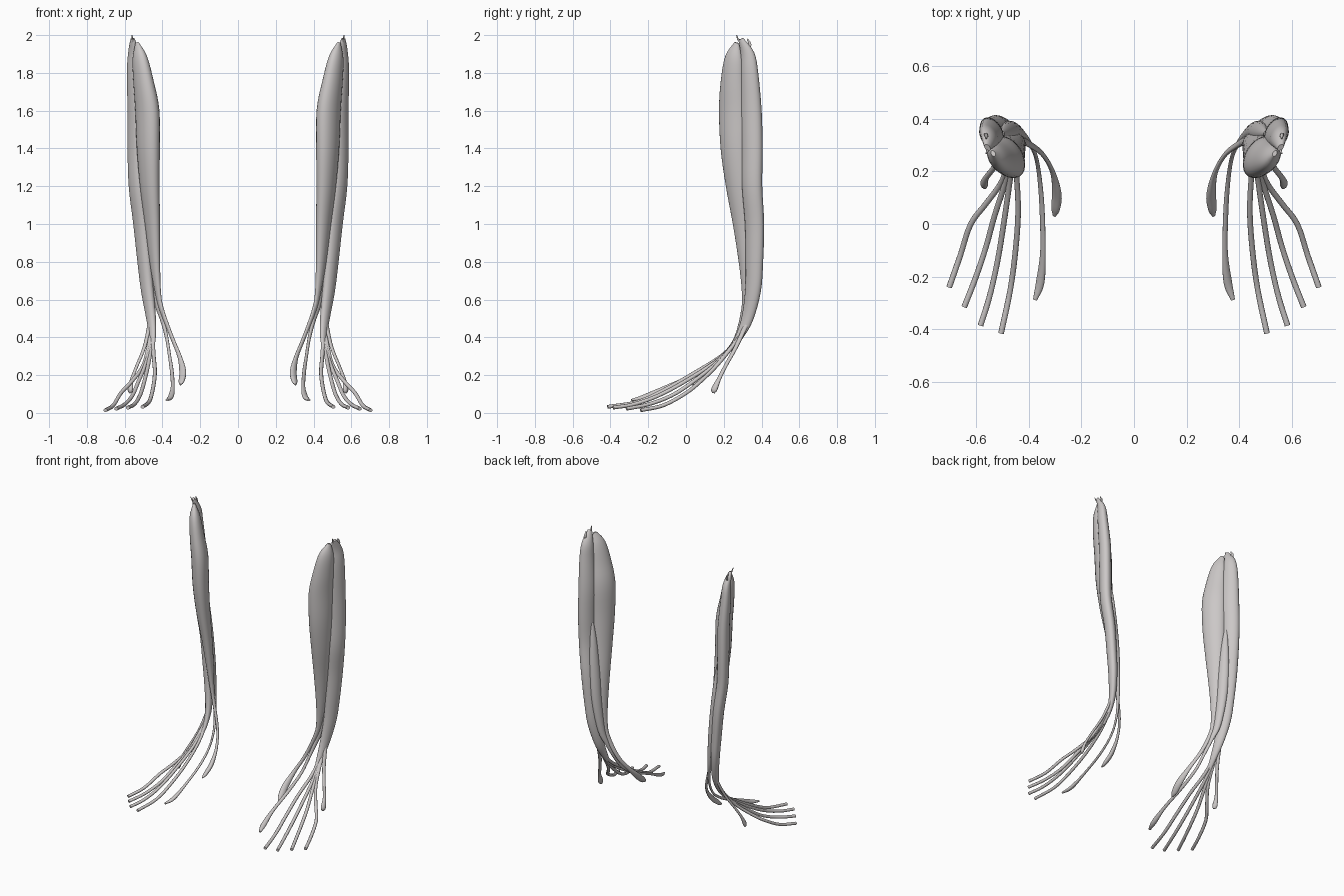
import bpy, bmesh, math
from mathutils import Vector

cube = bpy.data.objects.get("Cube")
if cube:
    bpy.data.objects.remove(cube, do_unlink=True)

mat = bpy.data.materials.new("pale warm grey")
mat.use_nodes = True
colour = (0.6, 0.575, 0.57, 1)
mat.diffuse_color = colour
mat.node_tree.nodes["Principled BSDF"].inputs["Base Color"].default_value = colour

WIDE_AXIS = Vector((math.cos(math.radians(60)), math.sin(math.radians(60)), 0))


def smooth_path(points, steps):
    """Catmull-Rom interpolation through tuples of any length."""
    pts = [Vector(p) for p in points]
    pts = [2 * pts[0] - pts[1]] + pts + [2 * pts[-1] - pts[-2]]
    out = []
    for p, q, r, s in zip(pts, pts[1:], pts[2:], pts[3:]):
        for k in range(steps):
            t = k / steps
            out.append(q + (r - p) * (t / 2)
                       + (2 * p - 5 * q + 4 * r - s) * (t * t / 2)
                       + (3 * q - p - 3 * r + s) * (t ** 3 / 2))
    return out + [pts[-2]]


def strand(name, stations, flat, side, sides, steps=4):
    """Loft oval rings along stations of (x, y, z, radius)."""
    path = smooth_path(stations, steps)
    centres = [p.to_3d() for p in path]
    bm = bmesh.new()
    rings = []
    last = len(path) - 1
    for i, p in enumerate(path):
        tangent = (centres[min(i + 1, last)] - centres[max(i - 1, 0)]).normalized()
        wide = (WIDE_AXIS - tangent * WIDE_AXIS.dot(tangent)).normalized()
        thin = tangent.cross(wide)
        radius = max(p[3], 0.003)
        ring = []
        for k in range(sides):
            a = math.tau * k / sides
            v = centres[i] + wide * radius * math.cos(a) + thin * radius * flat * math.sin(a)
            ring.append(bm.verts.new((v.x * side, v.y, v.z)))
        rings.append(ring)
    for low, high in zip(rings, rings[1:]):
        for k in range(sides):
            n = (k + 1) % sides
            bm.faces.new((low[k], low[n], high[n], high[k]))
    bm.faces.new(rings[0])
    bm.faces.new(rings[-1])
    bmesh.ops.recalc_face_normals(bm, faces=bm.faces)
    mesh = bpy.data.meshes.new(name)
    bm.to_mesh(mesh)
    bm.free()
    mesh.materials.append(mat)
    obj = bpy.data.objects.new(name, mesh)
    bpy.context.collection.objects.link(obj)
    bpy.ops.object.select_all(action="DESELECT")
    obj.select_set(True)
    bpy.context.view_layer.objects.active = obj
    bpy.ops.object.shade_smooth_by_angle(angle=math.radians(50))


# Broad front muscle, narrowing to a tendon with a flared inner-foot end
front_muscle = [
    (.535, .268, 1.96, .012), (.52, .255, 1.88, .052), (.5, .25, 1.75, .072),
    (.48, .253, 1.6, .085), (.475, .258, 1.4, .081), (.467, .275, 1.2, .069),
    (.453, .297, 1, .053), (.44, .313, .8, .037), (.425, .315, .65, .022),
    (.405, .308, .55, .016), (.35, .268, .4, .013), (.31, .2, .3, .014),
    (.293, .12, .22, .022), (.298, .06, .17, .019), (.303, .03, .15, .006)]

# Long outer muscle behind it
outer_muscle = [
    (.557, .29, 1.98, .015), (.552, .325, 1.9, .04), (.55, .335, 1.8, .051),
    (.54, .345, 1.6, .06), (.54, .35, 1.4, .06), (.535, .35, 1.2, .058),
    (.513, .363, 1, .055), (.495, .362, .8, .05), (.48, .355, .65, .045),
    (.46, .325, .5, .034), (.452, .28, .4, .022), (.456, .23, .33, .014)]

# Slim deep muscle running to the big toe
deep_muscle = [
    (.5, .345, 1.35, .01), (.487, .35, 1.2, .026), (.473, .355, 1, .037),
    (.455, .358, .8, .034), (.43, .343, .6, .024), (.403, .315, .5, .015),
    (.378, .272, .4, .011), (.362, .2, .3, .01), (.35, .07, .215, .011),
    (.346, -.1, .14, .011), (.356, -.22, .085, .017), (.376, -.288, .068, .008)]

# Paths from the ankle to each small toe, then to the outer foot edge
toe_paths = {
    "second_toe_tendon": [(.452, .3, .42), (.447, .2, .31), (.44, .05, .215),
                          (.45, -.1, .13), (.47, -.25, .06), (.505, -.415, .032)],
    "third_toe_tendon": [(.455, .3, .42), (.468, .19, .295), (.495, 0, .17),
                         (.52, -.15, .09), (.55, -.28, .045), (.583, -.385, .028)],
    "fourth_toe_tendon": [(.458, .3, .42), (.482, .18, .28), (.53, .03, .16),
                          (.56, -.08, .09), (.6, -.2, .045), (.645, -.315, .022)],
    "little_toe_tendon": [(.46, .3, .42), (.498, .17, .26), (.56, .08, .17),
                          (.62, 0, .105), (.66, -.12, .04), (.702, -.24, .014)],
}
outer_tendon = [(.468, .32, .47, .014), (.495, .265, .35, .012), (.535, .21, .25, .011),
                (.562, .175, .18, .012), (.57, .15, .125, .018), (.569, .145, .105, .008)]

# Small frayed fibres at the top of the outer muscle
fibres = [[(.556, .29, 1.96, .008), (.558, .275, 1.98, .005), (.562, .268, 2, .003)],
          [(.56, .32, 1.92, .014), (.562, .338, 1.95, .01), (.562, .325, 1.98, .004)]]

for label, side in (("left", 1), ("right", -1)):
    strand(label + "_front_muscle", front_muscle, .65, side, 24)
    strand(label + "_outer_muscle", outer_muscle, .65, side, 20)
    strand(label + "_deep_muscle", deep_muscle, .7, side, 16)
    strand(label + "_outer_foot_tendon", outer_tendon, .7, side, 10)
    for name, path in toe_paths.items():
        strand(label + "_" + name, [(*p, .011) for p in path], .9, side, 10)
    for number, path in enumerate(fibres):
        strand(label + "_top_fibre_" + str(number), path, .7, side, 8)
